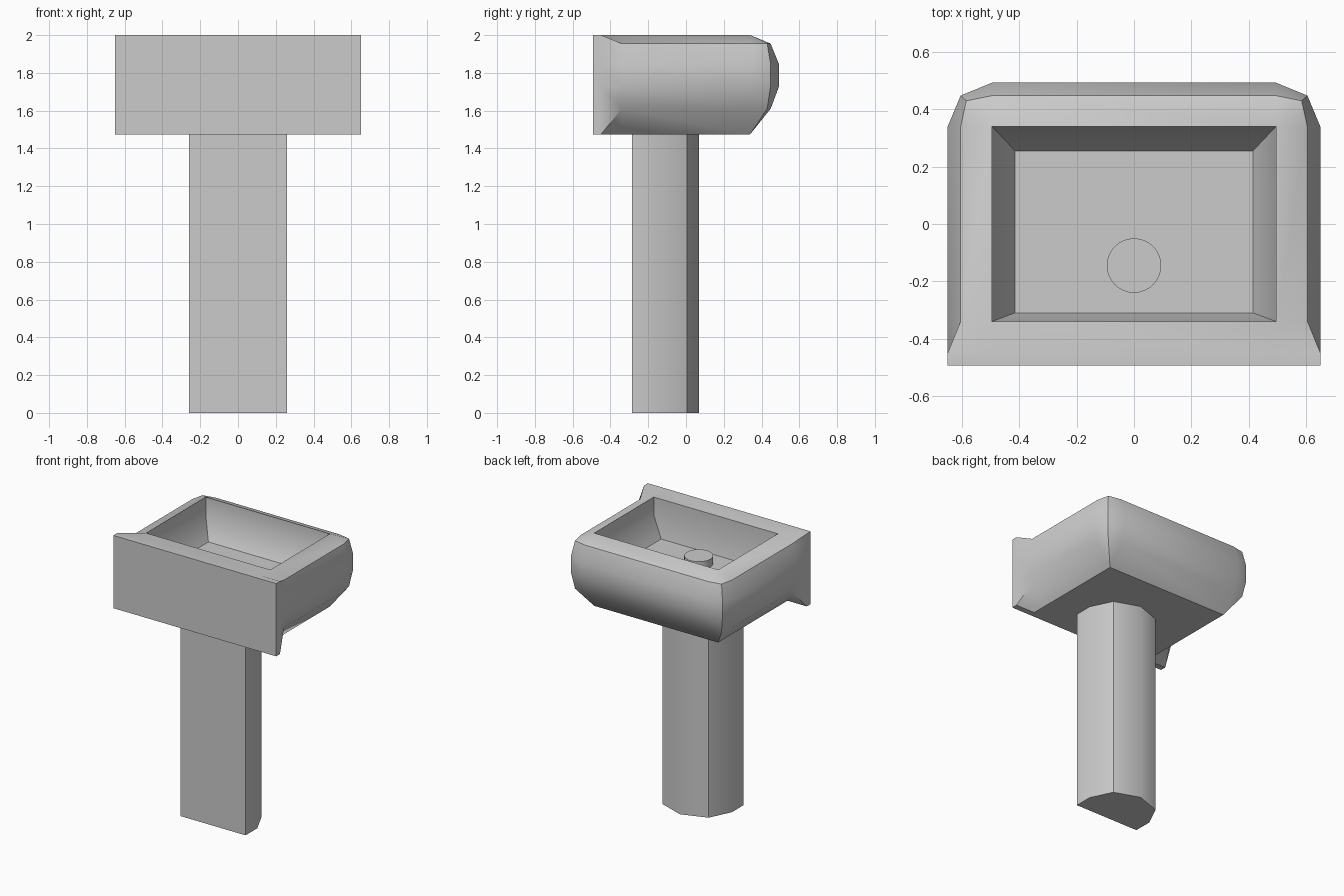
import bpy, bmesh, math

if "Cube" in bpy.data.objects:
    bpy.data.objects.remove(bpy.data.objects["Cube"])


def finish(bm, name):
    bmesh.ops.remove_doubles(bm, verts=bm.verts, dist=1e-4)
    bmesh.ops.recalc_face_normals(bm, faces=bm.faces)
    mesh = bpy.data.meshes.new(name)
    bm.to_mesh(mesh)
    bm.free()
    ob = bpy.data.objects.new(name, mesh)
    bpy.context.collection.objects.link(ob)
    bpy.ops.object.select_all(action='DESELECT')
    bpy.context.view_layer.objects.active = ob
    ob.select_set(True)
    bpy.ops.object.shade_smooth_by_angle(angle=math.radians(40))
    return ob


def prism(name, outline, z0, z1):
    bm = bmesh.new()
    low = [bm.verts.new((x, y, z0)) for x, y in outline]
    top = [bm.verts.new((x, y, z1)) for x, y in outline]
    n = len(outline)
    for i in range(n):
        j = (i + 1) % n
        bm.faces.new((low[i], low[j], top[j], top[i]))
    bm.faces.new(low[::-1])
    bm.faces.new(top)
    return finish(bm, name)


# Basin: rounded sides and back, flaring into a flat rectangular front
W, D, IX, IY = 0.65, 0.493, 0.495, 0.34
Z = [2.0, 1.955, 1.845, 1.73, 1.61, 1.475]
flat_x = [IX, W, W, W, W, IX]
flat_z = [2.0, 2.0, 1.845, 1.73, 1.475, 1.475]
side_x = [IX, 0.605, W, W, 0.605, IX]
back_y = [IY, 0.448, D, D, 0.448, IY]
mid = [(IX, IY), (0.585, 0.43), (0.605, 0.448)]
mid = mid + mid[::-1]
columns = [
    [(x, -D, z) for x, z in zip(flat_x, flat_z)],
    [(x, -0.45, z) for x, z in zip(flat_x, flat_z)],
    [(x, -IY, z) for x, z in zip(side_x, Z)],
    [(x, IY, z) for x, z in zip(side_x, Z)],
    [(x, y, z) for (x, y), z in zip(mid, Z)],
    [(IX, y, z) for y, z in zip(back_y, Z)],
]
columns += [[(-x, y, z) for x, y, z in c] for c in reversed(columns)]
bm = bmesh.new()


def face(points):
    pts = list(dict.fromkeys(points))
    if len(pts) > 2:
        bm.faces.new([bm.verts.new(p) for p in pts])


for a, b in zip(columns, columns[1:]):
    for i in range(5):
        face((a[i], b[i], b[i + 1], a[i + 1]))
for row, pairs in ((0, (0, 1)), (5, (0, 1, 2))):
    for i in pairs:
        face((columns[i][row], columns[i + 1][row],
              columns[-2 - i][row], columns[-1 - i][row]))
face(columns[0] + columns[-1][::-1])

# Bowl: straight walls, then a slope to the floor
bowl = [[(-x, y0, z), (x, y0, z), (x, y1, z), (-x, y1, z)] for x, y0, y1, z in
        ((IX, -IY, IY, 2.0), (IX, -IY, IY, 1.87), (0.415, -0.31, 0.255, 1.73))]
for a, b in zip(bowl, bowl[1:]):
    for i in range(4):
        j = (i + 1) % 4
        face((a[i], a[j], b[j], b[i]))
face(bowl[-1])
finish(bm, "basin")

# Pedestal: flat front, half-round back
arc = [(0.26 * math.cos(i * math.pi / 4), -0.152 + 0.222 * math.sin(i * math.pi / 4))
       for i in range(5)]
prism("pedestal", [(-0.26, -0.285), (0.26, -0.285)] + arc, 0.0, 1.475)

# Drain plug
prism("drain_plug", [(0.095 * math.cos(i * math.tau / 32), -0.145 + 0.095 * math.sin(i * math.tau / 32))
                     for i in range(32)], 1.72, 1.785)
